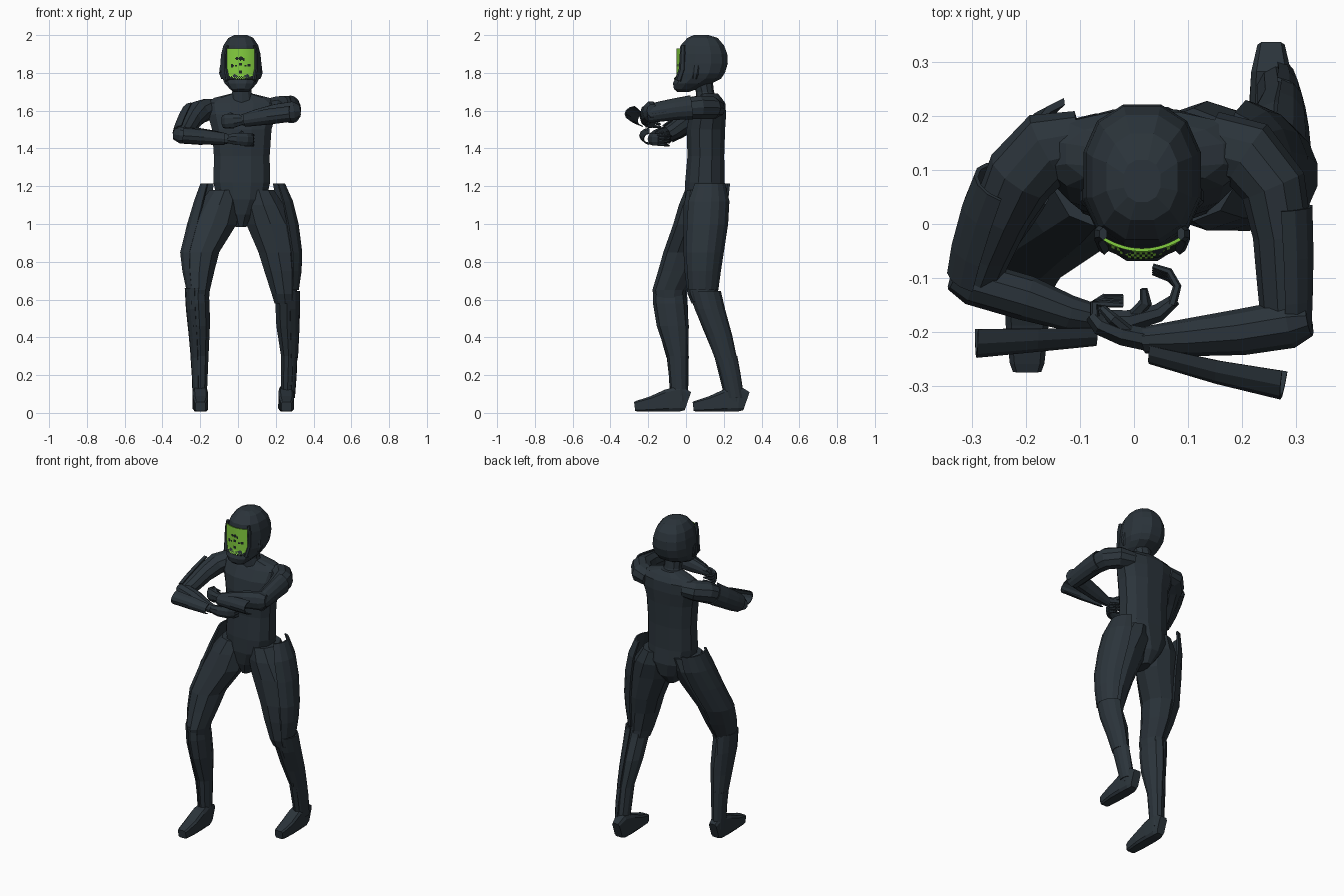
import bpy, bmesh, math
from mathutils import Vector


def material(name, col):
    m = bpy.data.materials.new(name)
    m.diffuse_color = (*col, 1)
    return m


SUIT = material("dark slate suit", (0.024, 0.034, 0.043))
GREEN = material("bright green visor", (0.23, 0.62, 0.05))
BLACK = material("near black", (0.012, 0.018, 0.016))
X, Z = Vector((1, 0, 0)), Vector((0, 0, 1))


def finish(name, bm, mats=(SUIT,)):
    me = bpy.data.meshes.new(name)
    bmesh.ops.recalc_face_normals(bm, faces=bm.faces)
    bm.to_mesh(me)
    bm.free()
    for m in mats:
        me.materials.append(m)
    ob = bpy.data.objects.new(name, me)
    bpy.context.collection.objects.link(ob)
    return ob


def ring(n, power=1.0):
    pts = []
    for i in range(n):
        a = 2 * math.pi * (i + .5) / n
        c, s = math.cos(a), math.sin(a)
        pts.append((math.copysign(abs(c) ** power, c), math.copysign(abs(s) ** power, s)))
    return pts


def arc(a0, a1, inner=.88, n=6):
    angs = [math.radians(a0 + (a1 - a0) * i / n) for i in range(n + 1)]
    return ([(math.cos(a), math.sin(a)) for a in angs] +
            [(inner * math.cos(a), inner * math.sin(a)) for a in reversed(angs)])


# sweep a closed profile through sections (x, y, z, half size along ref, half size across)
def loft(name, secs, ref=X, prof=None, level=False):
    prof = prof or ring(10)
    bm = bmesh.new()
    P = [Vector(s[:3]) for s in secs]
    rows = []
    for i, s in enumerate(secs):
        t = -Z if level else (P[min(i + 1, len(P) - 1)] - P[max(i - 1, 0)]).normalized()
        u = (ref - t * ref.dot(t)).normalized()
        v = t.cross(u)
        a, b = s[3], s[-1]
        rows.append([bm.verts.new(P[i] + u * a * p + v * b * q) for p, q in prof])
    n = len(prof)
    for r0, r1 in zip(rows, rows[1:]):
        for j in range(n):
            bm.faces.new((r0[j], r0[(j + 1) % n], r1[(j + 1) % n], r1[j]))
    bm.faces.new(rows[0])
    bm.faces.new(rows[-1])
    return finish(name, bm)


# helmet from level rings: height, front y, back y, half width
loft("helmet", [(.015, (f + b) / 2, z, w, (b - f) / 2) for z, f, b, w in (
    (2.0, .04, .12, .035), (1.985, .005, .17, .068), (1.945, -.032, .205, .095), (1.9, -.04, .222, .107),
    (1.85, -.044, .225, .112), (1.8, -.047, .21, .112), (1.77, -.062, .19, .1), (1.745, -.072, .14, .088),
    (1.715, -.066, .06, .06), (1.70, -.048, .02, .04))], prof=ring(12, .85), level=True)
loft("neck", [(.02, .085, 1.77, .056, .055), (.02, .1, 1.70, .053, .048),
              (.02, .115, 1.62, .08, .06)], level=True)
for s in (-1, 1):
    loft("visor_rim", [(.015 + s * .072, -.018, 1.945, .008, .012), (.015 + s * .08, -.018, 1.9, .009, .015),
                       (.015 + s * .08, -.02, 1.82, .01, .018), (.015 + s * .07, -.04, 1.76, .012, .018)],
         prof=ring(6))
    loft("ear_pod", [(.015 + s * .104, .055, 1.84, .007, .02), (.015 + s * .107, .05, 1.80, .009, .018),
                     (.015 + s * .098, .045, 1.77, .007, .012)], prof=ring(6))

# curved visor sheet with dark spots and a dotted lower edge
spots = ((-.030, 1.838, .009), (-.006, 1.874, .008), (.013, 1.876, .011), (.030, 1.872, .008), (.04, 1.838, .007),
         (.058, 1.840, .009), (.013, 1.845, .008), (.013, 1.806, .008), (-.012, 1.838, .006))
bm = bmesh.new()
NX, NZ = 28, 32
grid = [[None] * (NX + 1) for _ in range(NZ + 1)]
for k in range(NZ + 1):
    z = 1.768 + .16 * k / NZ
    for i in range(NX + 1):
        d = -.072 + .144 * i / NX
        y = -.051 + 4 * d * d - max(0, 1.785 - z) * .85
        grid[k][i] = bm.verts.new((.015 + d, y, z))
for k in range(NZ):
    for i in range(NX):
        f = bm.faces.new((grid[k][i], grid[k][i + 1], grid[k + 1][i + 1], grid[k + 1][i]))
        c = f.calc_center_median()
        dark = any(math.hypot(c.x - x, c.z - z) < r for x, z, r in spots)
        corner = c.z < 1.768 + abs(c.x - .015) * .3 - .005       # rounded lower corners
        f.material_index = int(dark or corner or (k < 3 and (k + i) % 2 == 0))
visor = finish("visor", bm, (GREEN, BLACK))
mod = visor.modifiers.new("thickness", 'SOLIDIFY')
mod.thickness = .006
mod.offset = -1

# torso from shoulders to crotch
loft("torso", [(.02, .12, 1.69, .06, .05), (.02, .13, 1.668, .15, .06), (.02, .13, 1.64, .195, .08),
               (.02, .115, 1.58, .185, .1), (.02, .105, 1.5, .162, .105), (.02, .105, 1.36, .152, .1),
               (.02, .1, 1.22, .154, .108), (.02, .105, 1.13, .135, .115), (.015, .105, 1.05, .075, .1),
               (.015, .09, .985, .03, .06)], prof=ring(12, .85), level=True)

# rear leg (x > 0)
loft("rear_thigh", [(.11, .11, 1.18, .085, .105), (.135, .108, 1.1, .115, .12), (.172, .1, 1.0, .135, .112),
                    (.213, .092, .85, .11, .105), (.23, .085, .75, .095, .093),
                    (.245, .088, .63, .07, .08), (.25, .1, .58, .06, .07)], level=True)
loft("rear_shin", [(.252, .09, .65, .055, .07), (.258, .105, .59, .064, .074), (.26, .155, .46, .06, .072),
                   (.268, .205, .3, .042, .055), (.262, .245, .12, .036, .05), (.258, .25, .06, .036, .05)],
     level=True)
loft("rear_thigh_guard", [(.165, .12, 1.215, .085, .09), (.177, .112, 1.12, .116, .122), (.195, .105, 1.0, .128, .122),
                          (.222, .092, .85, .12, .112), (.235, .088, .75, .103, .1), (.243, .086, .65, .08, .088)],
     prof=arc(-75, 55), level=True)
loft("rear_shin_guard", [(.252, .1, .645, .077, .085), (.258, .125, .55, .071, .082), (.264, .175, .41, .06, .07),
                         (.27, .21, .29, .048, .06)], prof=arc(-85, 75), level=True)
loft("rear_ankle_guard", [(.265, .21, .3, .05, .062), (.268, .235, .2, .043, .055), (.264, .258, .08, .038, .05)],
     prof=arc(-90, 75), level=True)

# forward leg (x < 0)
loft("forward_thigh", [(-.07, .1, 1.18, .085, .105), (-.1, .08, 1.1, .115, .118), (-.135, .045, 1.0, .135, .112),
                       (-.195, -.01, .85, .1, .11), (-.205, -.045, .75, .084, .103),
                       (-.208, -.088, .65, .062, .09), (-.21, -.09, .59, .058, .075)], level=True)
loft("forward_shin", [(-.212, -.09, .66, .056, .085), (-.21, -.085, .58, .063, .09), (-.203, -.07, .46, .057, .085),
                      (-.198, -.045, .3, .044, .055), (-.198, -.038, .12, .036, .046), (-.198, -.035, .06, .036, .045)],
     level=True)
loft("forward_thigh_guard", [(-.115, .125, 1.215, .085, .11), (-.125, .1, 1.12, .11, .125), (-.145, .055, 1.0, .126, .12),
                             (-.19, -.005, .85, .118, .112), (-.2, -.045, .75, .096, .105),
                             (-.206, -.085, .65, .068, .092)], prof=arc(125, 260), level=True)
loft("forward_shin_guard", [(-.212, -.085, .66, .07, .09), (-.21, -.08, .55, .066, .092), (-.203, -.063, .41, .058, .076),
                            (-.2, -.045, .29, .05, .06)], prof=arc(105, 260), level=True)
loft("forward_ankle_guard", [(-.2, -.045, .3, .052, .06), (-.2, -.04, .2, .045, .053), (-.2, -.037, .07, .04, .048)],
     prof=arc(105, 265), level=True)

# feet: wedge with square heel
for nm, x, y, dx in (("rear_foot", .254, .32, .003), ("forward_foot", -.2, .01, .002)):
    loft(nm, [(x, y, .062, .052, .026), (x, y - .04, .076, .07, .038), (x, y - .11, .066, .06, .042),
              (x + dx, y - .19, .048, .042, .041), (x + dx, y - .265, .036, .03, .033),
              (x + dx, y - .282, .034, .025, .027)], ref=Z, prof=ring(8, .35))

# upper arms and their outer guards
loft("high_upper_arm", [(.14, .15, 1.61, .05, .06), (.21, .13, 1.615, .062, .066), (.258, .07, 1.618, .064, .062),
                        (.275, -.02, 1.61, .057, .055), (.28, -.11, 1.595, .052, .052), (.283, -.2, 1.58, .047, .046)],
     ref=Z)
loft("high_upper_arm_guard", [(.272, .03, 1.615, .067, .06), (.277, -.06, 1.605, .06, .057),
                              (.28, -.14, 1.592, .056, .052), (.28, -.205, 1.58, .05, .05)],
     ref=Z, prof=arc(205, 360))
loft("low_upper_arm", [(-.1, .15, 1.61, .05, .06), (-.16, .14, 1.608, .058, .07), (-.21, .09, 1.59, .062, .066),
                       (-.245, .02, 1.55, .056, .055), (-.275, -.05, 1.5, .05, .05), (-.295, -.105, 1.47, .043, .045)],
     ref=Z)
loft("low_upper_arm_guard", [(-.235, .075, 1.585, .068, .064), (-.255, .02, 1.55, .064, .066),
                             (-.278, -.05, 1.505, .06, .062), (-.292, -.1, 1.475, .054, .056)],
     ref=Z, prof=arc(0, 155))

# forearms and their stand-off guards
loft("high_forearm", [(.325, -.178, 1.6, .035, .03), (.29, -.185, 1.595, .056, .045), (.2, -.2, 1.585, .052, .043),
                      (.1, -.21, 1.565, .044, .035), (.02, -.215, 1.55, .03, .025)], ref=Z)
loft("high_forearm_guard", [(.28, -.268, 1.583, .042, .058), (.16, -.25, 1.568, .042, .047), (.035, -.224, 1.548, .034, .036)],
     ref=Z, prof=arc(185, 355))
loft("low_forearm", [(-.335, -.095, 1.475, .03, .028), (-.3, -.108, 1.47, .046, .042), (-.2, -.137, 1.463, .046, .042),
                     (-.12, -.165, 1.457, .038, .033), (-.05, -.18, 1.45, .026, .024)], ref=Z)
loft("low_forearm_guard", [(-.292, -.19, 1.468, .042, .058), (-.18, -.19, 1.46, .04, .047), (-.07, -.19, 1.45, .032, .036)],
     ref=Z, prof=arc(5, 175))

# hands with curled fingers
loft("high_hand", [(.03, -.215, 1.552, .026, .023), (-.02, -.205, 1.547, .038, .022), (-.062, -.188, 1.545, .04, .02),
                   (-.078, -.17, 1.543, .034, .014)], ref=Z, prof=ring(8))
loft("low_hand", [(-.06, -.18, 1.452, .024, .022), (-.01, -.18, 1.45, .034, .022), (.045, -.165, 1.448, .036, .018),
                  (.076, -.14, 1.446, .032, .012)], ref=Z, prof=ring(8))
for i in range(4):
    h = (i - 1.5) * .017
    loft("high_finger", [(-.072, -.175, 1.543 + h, .009), (-.074, -.148, 1.54 + h, .008),
                         (-.055, -.136 - .004 * i, 1.537 + h, .007), (-.02, -.135 - .005 * i, 1.535 + h, .005)],
         ref=Z, prof=ring(6))
    loft("low_finger", [(.07, -.15, 1.446 + h, .009), (.08, -.115, 1.444 + h, .008),
                        (.065, -.1 + .004 * i, 1.442 + h, .007), (.035, -.09 + .004 * i, 1.44 + h, .005)],
         ref=Z, prof=ring(6))
loft("high_thumb", [(-.01, -.2, 1.565, .012), (-.04, -.175, 1.58, .011), (-.06, -.155, 1.575, .007)], ref=Z, prof=ring(6))
loft("low_thumb", [(-.0, -.17, 1.465, .012), (.022, -.145, 1.482, .012), (.018, -.12, 1.488, .007)], ref=Z, prof=ring(6))
